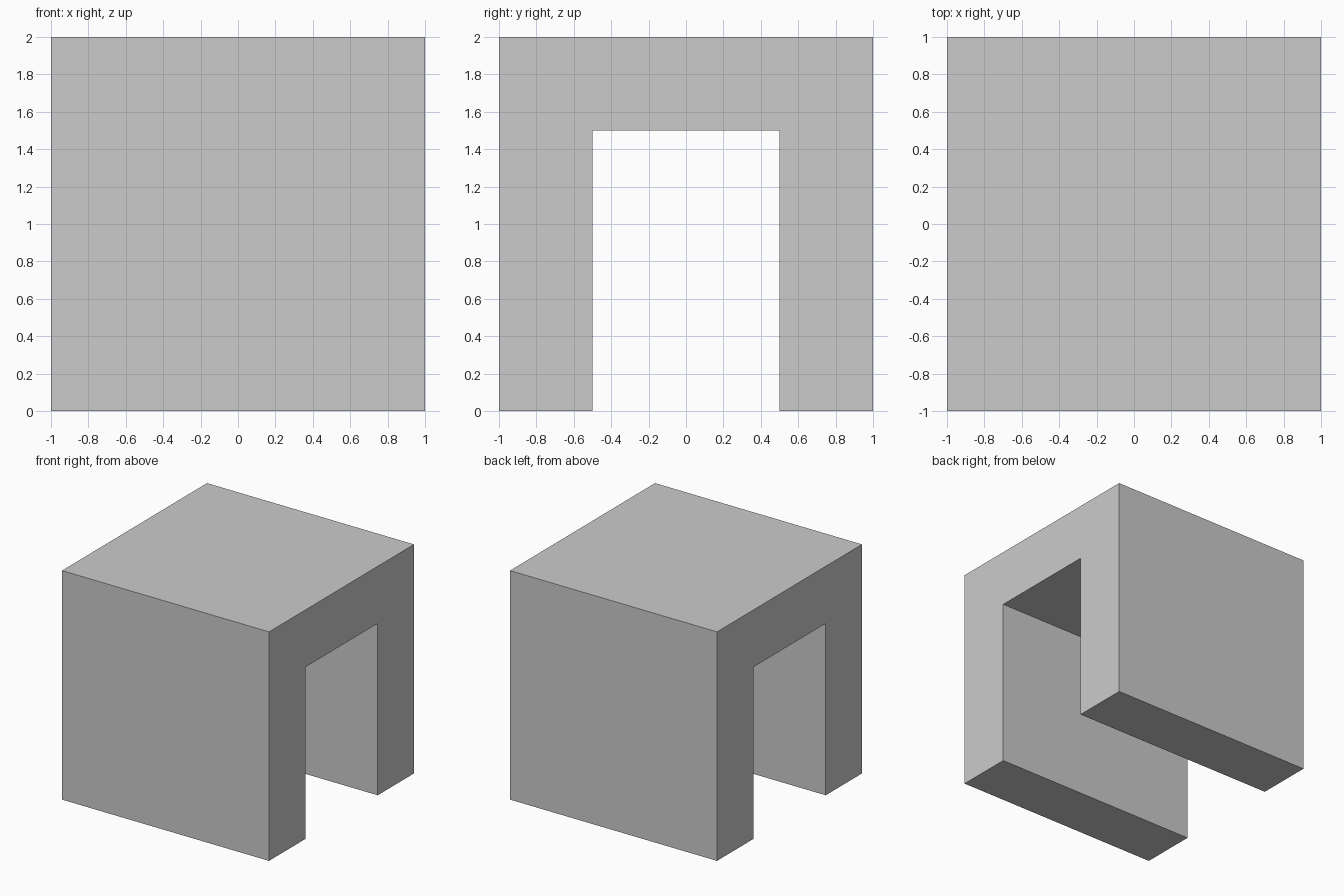
import bpy, bmesh
from mathutils import Vector

if "Cube" in bpy.data.objects:
    bpy.data.objects.remove(bpy.data.objects["Cube"])

# Arch cross-section in the y-z plane: two legs joined by a top slab
half = [(0.5, 1.5), (0.5, 0.0), (1.0, 0.0), (1.0, 2.0)]
profile = half + [(-y, z) for y, z in reversed(half)]

# Extrude the section along x into a straight passage block
bm = bmesh.new()
face = bm.faces.new([bm.verts.new((-1.0, y, z)) for y, z in profile])
ext = bmesh.ops.extrude_face_region(bm, geom=[face])
moved = [v for v in ext["geom"] if isinstance(v, bmesh.types.BMVert)]
bmesh.ops.translate(bm, verts=moved, vec=Vector((2.0, 0.0, 0.0)))

# Split the concave end caps into clean pieces
caps = [f for f in bm.faces if len(f.verts) > 4]
bmesh.ops.triangulate(bm, faces=caps)
bmesh.ops.recalc_face_normals(bm, faces=bm.faces[:])

mesh = bpy.data.meshes.new("passage_block")
bm.to_mesh(mesh)
bm.free()
obj = bpy.data.objects.new("passage_block", mesh)
bpy.context.collection.objects.link(obj)
